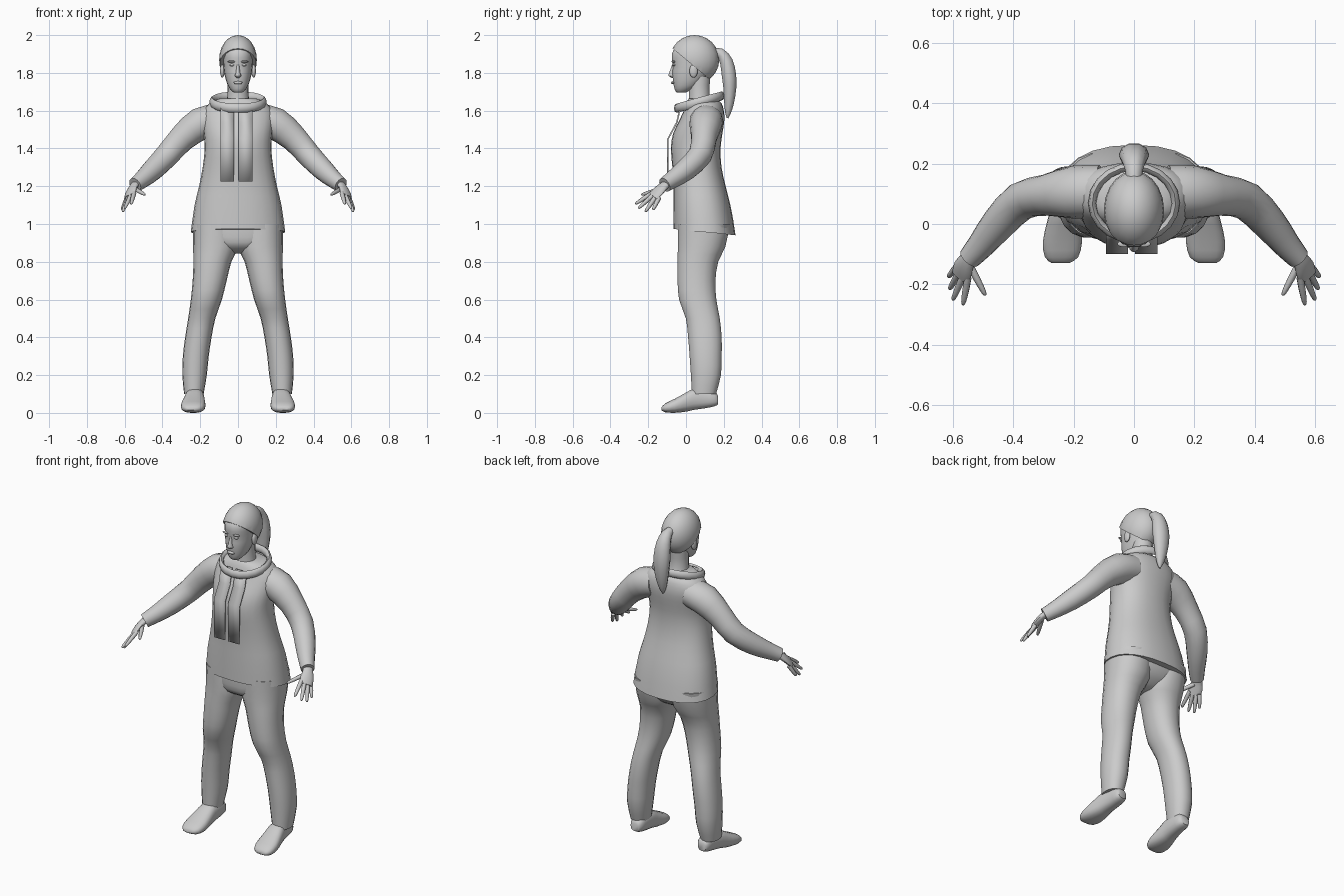
import bpy, bmesh, math
from mathutils import Vector, Matrix

if "Cube" in bpy.data.objects:
    bpy.data.objects.remove(bpy.data.objects["Cube"])

grey = bpy.data.materials.new("plain grey")
grey.use_nodes = True
COLOUR = (0.6, 0.6, 0.6, 1)
grey.diffuse_color = COLOUR
grey.node_tree.nodes["Principled BSDF"].inputs["Base Color"].default_value = COLOUR


def finish(name, bm, mirror=False, angle=50):
    """Turn a bmesh into a smooth shaded grey object, optionally mirrored in x."""
    bmesh.ops.recalc_face_normals(bm, faces=bm.faces)
    mesh = bpy.data.meshes.new(name)
    bm.to_mesh(mesh)
    bm.free()
    mesh.materials.append(grey)
    obj = bpy.data.objects.new(name, mesh)
    bpy.context.collection.objects.link(obj)
    bpy.ops.object.select_all(action="DESELECT")
    obj.select_set(True)
    bpy.context.view_layer.objects.active = obj
    bpy.ops.object.shade_smooth_by_angle(angle=math.radians(angle))
    if mirror:
        obj.modifiers.new("mirror", "MIRROR").use_mirror_merge = False
    return obj


def refine(rows, steps=2):
    """Add in-between rows on a smooth curve."""
    out = []
    for i in range(len(rows) - 1):
        a, b = rows[max(i - 1, 0)], rows[i]
        c, d = rows[i + 1], rows[min(i + 2, len(rows) - 1)]
        for s in range(steps):
            t = s / steps
            out.append([q + 0.5 * t * (r - p + t * (2*p - 5*q + 4*r - w + t * (3*(q - r) + w - p)))
                        for p, q, r, w in zip(a, b, c, d)])
    return out + [list(rows[-1])]


def skin(rings, closed=False):
    """Bridge rings of points into a surface."""
    bm = bmesh.new()
    loops = [[bm.verts.new(p) for p in ring] for ring in rings]
    n = len(loops[0])
    pairs = list(zip(loops, loops[1:]))
    if closed:
        pairs.append((loops[-1], loops[0]))
    else:
        bm.faces.new(loops[0])
        bm.faces.new(loops[-1])
    for a, b in pairs:
        for i in range(n):
            j = (i + 1) % n
            bm.faces.new((a[i], a[j], b[j], b[i]))
    return bm


def loft(name, rows, axis="z", mirror=False, power=2.0, tilt=0, sides=18):
    """Rows are (position, min x, max x, min other, max other); tilt slopes the first row."""
    rings = []
    for k, (pos, x0, x1, v0, v1) in enumerate(refine(rows)):
        ring = []
        for i in range(sides):
            ang = math.tau * i / sides
            c, s = math.cos(ang), math.sin(ang)
            x = (x0 + x1) / 2 + (x1 - x0) / 2 * math.copysign(abs(c) ** (2 / power), c)
            v = (v0 + v1) / 2 + (v1 - v0) / 2 * math.copysign(abs(s) ** (2 / power), s)
            drop = tilt * s if k == 0 else 0
            ring.append((x, v, pos + drop) if axis == "z" else (x, pos, v))
        rings.append(ring)
    return finish(name, skin(rings), mirror)


def tube(name, path, mirror=False, closed=False, side=(0, 0, 1), sides=12, steps=2):
    """Path rows are (x, y, z, radius across, radius along the side direction)."""
    rows = path if closed else refine(path, steps)
    pts = [Vector(r[:3]) for r in rows]
    n = len(pts)
    rings = []
    for i, row in enumerate(rows):
        ahead = pts[(i + 1) % n] if closed else pts[min(i + 1, n - 1)]
        behind = pts[i - 1] if closed else pts[max(i - 1, 0)]
        along = (ahead - behind).normalized()
        across = along.cross(Vector(side)).normalized()
        up = across.cross(along)
        rings.append([pts[i] + across * row[3] * math.cos(math.tau * k / sides)
                      + up * row[4] * math.sin(math.tau * k / sides) for k in range(sides)])
    return finish(name, skin(rings, closed), mirror)


def ball(name, centre, radii, mirror=False, cut=None):
    """Ellipsoid, optionally trimmed by a plane given as (point, normal)."""
    bm = bmesh.new()
    bmesh.ops.create_uvsphere(bm, u_segments=20, v_segments=12, radius=1)
    bmesh.ops.transform(bm, verts=bm.verts, matrix=Matrix.Translation(centre) @ Matrix.Diagonal((*radii, 1)))
    if cut:
        bmesh.ops.bisect_plane(bm, geom=bm.verts[:] + bm.edges[:] + bm.faces[:],
                               plane_co=cut[0], plane_no=cut[1], clear_inner=True)
        bmesh.ops.holes_fill(bm, edges=[e for e in bm.edges if e.is_boundary])
    return finish(name, bm, mirror)


def wide(rows):
    """Expand symmetric rows (z, half width, front, back)."""
    return [(z, -w, w, f, b) for z, w, f, b in rows]


# Sweater body and sleeves
loft("sweater", wide([
    (.957, .25, -.066, .262), (1.1, .23, -.067, .235), (1.2, .206, -.067, .21),
    (1.3, .187, -.072, .188), (1.4, .176, -.08, .183), (1.48, .182, -.068, .193),
    (1.55, .192, -.035, .203), (1.6, .185, -.012, .2), (1.64, .15, .0, .188),
    (1.665, .095, .015, .16)]), power=2.3, tilt=-.017, sides=24)
tube("sleeves", [
    (.11, .11, 1.555, .085, .08), (.2, .105, 1.53, .088, .086), (.295, .095, 1.455, .068, .072),
    (.375, .075, 1.365, .064, .064), (.45, .0, 1.288, .057, .058), (.505, -.068, 1.238, .046, .047),
    (.545, -.113, 1.207, .038, .04)], mirror=True, sides=16)

# Trousers
loft("trouser_legs", [
    (.1, .182, .285, .03, .16), (.2, .165, .295, .025, .186), (.3, .155, .292, .018, .19),
    (.4, .14, .28, .01, .19), (.5, .12, .264, -.002, .18), (.6, .085, .25, -.038, .162),
    (.7, .06, .24, -.046, .157), (.8, .035, .236, -.046, .172), (.88, .0, .238, -.045, .21),
    (1.0, .0, .24, -.045, .235)], mirror=True, power=2.2)
loft("trouser_seat", wide([
    (.845, .06, .03, .12), (.88, .16, -.03, .18), (.93, .225, -.044, .215), (1.0, .24, -.045, .235)]),
    power=2.4)

# Shoes
loft("shoes", [
    (-.13, .215, .272, .014, .03), (-.11, .185, .295, .003, .05), (-.06, .172, .302, .0, .075),
    (.0, .175, .29, .006, .108), (.04, .178, .28, .015, .128), (.1, .18, .268, .024, .128),
    (.15, .185, .262, .034, .115), (.17, .2, .25, .045, .09)], axis="y", mirror=True, power=2.5)

# Hands
LEAN = (.6, -.3, .75)
tube("palms", [
    (.535, -.095, 1.218, .026, .02), (.553, -.122, 1.198, .03, .018),
    (.567, -.15, 1.17, .038, .016), (.575, -.175, 1.145, .036, .012)], mirror=True, side=LEAN)
for finger, root, tip in (
        ("index_fingers", (.55, -.178, 1.165), (.566, -.268, 1.106)),
        ("middle_fingers", (.567, -.175, 1.152), (.6, -.252, 1.083)),
        ("ring_fingers", (.58, -.162, 1.142), (.611, -.216, 1.064)),
        ("little_fingers", (.587, -.142, 1.14), (.615, -.175, 1.075)),
        ("thumbs", (.545, -.135, 1.185), (.492, -.236, 1.155))):
    a, b = Vector(root), Vector(tip)
    tube(finger, [(*a.lerp(b, t), r, r) for t, r in ((0, .012), (.45, .0115), (.9, .008), (1, .003))],
         mirror=True, side=LEAN, sides=8)

# Neck and head
loft("neck", wide([(1.62, .07, .01, .15), (1.68, .056, .015, .125), (1.78, .055, .01, .13)]))
loft("head", wide([
    (1.695, .02, -.045, -.005), (1.705, .034, -.057, .02), (1.735, .055, -.066, .07),
    (1.79, .071, -.073, .12), (1.83, .077, -.071, .14), (1.88, .08, -.077, .15),
    (1.92, .078, -.068, .145), (1.965, .05, -.02, .11), (1.985, .02, .02, .07)]), power=2.2)
loft("nose", wide([(1.774, .008, -.076, -.05), (1.784, .018, -.093, -.05),
                   (1.8, .012, -.09, -.05), (1.845, .007, -.074, -.05)]), sides=10)
ball("lips", (0, -.069, 1.748), (.024, .01, .008))
ball("eyes", (.031, -.062, 1.842), (.014, .011, .007), mirror=True)
ball("brows", (.033, -.066, 1.86), (.022, .011, .006), mirror=True)
ball("ears", (.083, .04, 1.81), (.012, .022, .035), mirror=True)

# Hair with ponytail
ball("hair", (0, .045, 1.87), (.1, .131, .13), cut=((0, .03, 1.845), (0, .64, .77)))
tube("ponytail", [
    (0, .13, 1.91, .022, .022), (0, .18, 1.905, .03, .028), (0, .213, 1.86, .042, .036),
    (0, .227, 1.79, .05, .04), (0, .232, 1.72, .047, .036), (0, .228, 1.64, .034, .027),
    (0, .222, 1.585, .018, .015), (0, .22, 1.56, .004, .004)], side=(0, 1, 0), sides=10)

# Draped collar loop
loop = []
for i in range(20):
    a = math.tau * i / 20
    y = .07 + .12 * math.sin(a)
    loop.append((.138 * math.cos(a), y, 1.64 + .27 * (y - .05), .014, .024))
tube("collar", loop, closed=True, sides=8)

# Hanging scarf ends
for name, x0, x1 in (("right_scarf_end", -.092, -.02), ("left_scarf_end", .003, .078)):
    bm = bmesh.new()
    rows = [[bm.verts.new((x, y, z)) for x in (x0, x1)] for y, z in
            ((-.03, 1.635), (-.052, 1.54), (-.1, 1.45), (-.1, 1.225))]
    for a, b in zip(rows, rows[1:]):
        bm.faces.new((a[0], a[1], b[1], b[0]))
    strip = finish(name, bm, angle=10)
    strip.modifiers.new("thickness", "SOLIDIFY").thickness = .008
